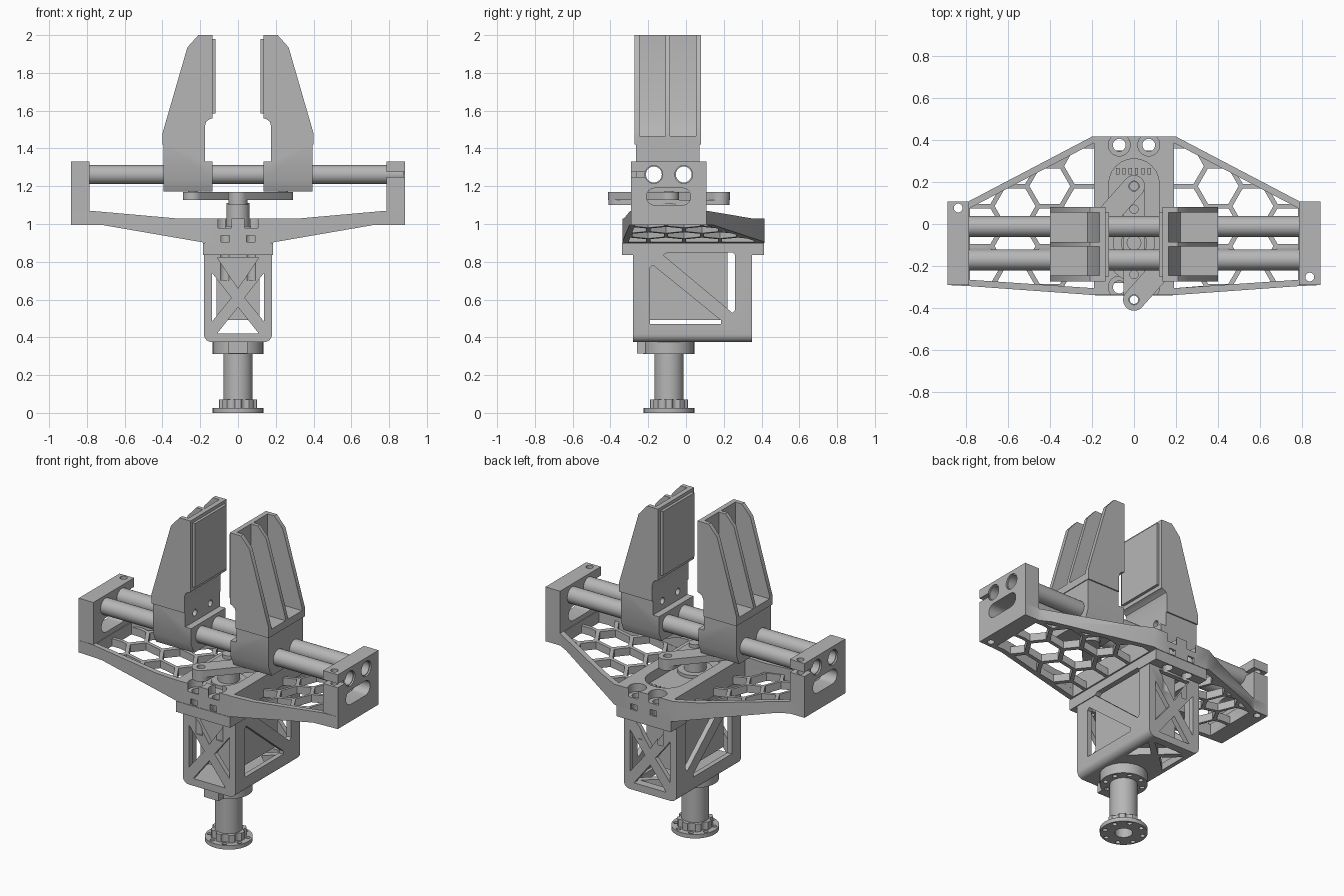
import bpy, bmesh, math

cube = bpy.data.objects.get("Cube")
if cube:
    bpy.data.objects.remove(cube, do_unlink=True)

grey = bpy.data.materials.new("plain grey")
grey.use_nodes = True
grey.diffuse_color = (0.47, 0.47, 0.47, 1)
grey.node_tree.nodes["Principled BSDF"].inputs["Base Color"].default_value = (0.47, 0.47, 0.47, 1)


def circle(u, v, r, n=32, start=0.0):
    return [(u + r * math.cos(start + 2 * math.pi * i / n),
             v + r * math.sin(start + 2 * math.pi * i / n)) for i in range(n)]


def rect(u0, u1, v0, v1):
    return [(u0, v0), (u1, v0), (u1, v1), (u0, v1)]


def capsule(p, q, r, n=12):
    """Outline of a bar with round ends from p to q."""
    a = math.atan2(q[1] - p[1], q[0] - p[0])
    pts = []
    for c, s in ((p, a + math.pi / 2), (q, a - math.pi / 2)):
        pts += [(c[0] + r * math.cos(s + math.pi * i / n),
                 c[1] + r * math.sin(s + math.pi * i / n)) for i in range(n + 1)]
    return pts


def prism(name, loops, axis, a, b):
    """Extrude closed outlines along an axis from a to b."""
    place = {"x": lambda u, v, w: (w, u, v),
             "y": lambda u, v, w: (u, w, v),
             "z": lambda u, v, w: (u, v, w)}[axis]
    bm = bmesh.new()
    for loop in loops:
        lo = [bm.verts.new(place(u, v, a)) for u, v in loop]
        hi = [bm.verts.new(place(u, v, b)) for u, v in loop]
        bm.faces.new(lo)
        bm.faces.new(hi[::-1])
        for i in range(len(loop)):
            j = (i + 1) % len(loop)
            bm.faces.new((lo[i], hi[i], hi[j], lo[j]))
    bmesh.ops.recalc_face_normals(bm, faces=bm.faces)
    me = bpy.data.meshes.new(name)
    bm.to_mesh(me)
    bm.free()
    me.materials.append(grey)
    ob = bpy.data.objects.new(name, me)
    bpy.context.scene.collection.objects.link(ob)
    return ob


def combine(ob, op, *others):
    """Boolean ob with the others, then drop the others."""
    for other in others:
        mod = ob.modifiers.new("bool", "BOOLEAN")
        mod.operation, mod.solver, mod.object = op, "EXACT", other
        bpy.context.view_layer.objects.active = ob
        bpy.ops.object.modifier_apply(modifier=mod.name)
        bpy.data.objects.remove(other, do_unlink=True)
    return ob


def cut(ob, loops, axis, a, b):
    return combine(ob, "DIFFERENCE", prism("cutter", loops, axis, a, b))


def both(pts):
    return [pts, [(-u, v) for u, v in pts]]


def mirror_outline(half):
    return half + [(-u, v) for u, v in reversed(half)]


RODS = ((-0.17, 1.262), (-0.012, 1.262))
AXIS_Y = -0.09
BOLTS = [(x, y) for x in (-0.07, 0.07) for y in (-0.3, 0.375)]

# Main plate: front profile limited to the top outline
plate = prism("main_plate", [mirror_outline(
    [(0.17, 0.9), (0.72, 0.995), (0.885, 0.995), (0.885, 1.07), (0.78, 1.07), (0.33, 1.03)])],
    "y", -0.6, 0.6)
combine(plate, "INTERSECT", prism("outline", [mirror_outline(
    [(0.2, -0.337), (0.785, -0.295), (0.885, -0.29), (0.885, 0.108), (0.785, 0.108), (0.2, 0.415)])],
    "z", 0.8, 1.2))

# Wing pockets and honeycomb floor
inset = both([(0.19, -0.305), (0.78, -0.265), (0.78, 0.075), (0.19, 0.385)])
pocket = prism("pocket", both([(0.1, 0.935), (0.72, 1.042), (0.9, 1.042), (0.9, 1.3), (0.1, 1.3)]),
               "y", -0.5, 0.5)
combine(pocket, "INTERSECT", prism("inset", inset, "z", 0.8, 1.2))
combine(plate, "DIFFERENCE", pocket)
hexes = []
for i in range(4):
    for k in range(4):
        hexes += both(circle(0.235 + 0.165 * i, 0.275 - 0.19 * k - 0.095 * (i % 2), 0.097, 6))
comb = prism("comb", hexes, "z", 0.85, 1.15)
combine(comb, "INTERSECT", prism("inset", inset, "z", 0.8, 1.2))
combine(plate, "DIFFERENCE", comb)

# Centre strip: horn pocket, bolt counterbores, nut slots
cut(plate, [capsule((0, -0.15), (0, 0.19), 0.12)], "z", 0.97, 1.2)
cut(plate, [circle(x, y, 0.052) for x, y in BOLTS], "z", 0.98, 1.2)
cut(plate, [circle(x, y, 0.03) for x, y in BOLTS], "z", 0.8, 1.2)
for y0, y1 in ((-0.4, -0.29), (0.37, 0.5)):
    cut(plate, both(rect(0.045, 0.09, 0.905, 0.94)), "y", y0, y1)

# End blocks carrying the rods, each with a clamp slit and a screw hole
for s, side in ((1, "left"), (-1, "right")):
    a, b = sorted((0.785 * s, 0.885 * s))
    block = prism(side + "_end_block", [rect(-0.29, 0.108, 0.997, 1.33)], "x", a, b)
    cut(block, [circle(y, z, 0.047) for y, z in RODS]
        + [capsule((-0.165, 1.145), (-0.02, 1.145), 0.045)], "x", a - 0.1, b + 0.1)
    slit = rect(-0.35, -0.2, 1.25, 1.275) if s > 0 else rect(0.02, 0.15, 1.25, 1.275)
    cut(block, [slit], "x", a - 0.1, b + 0.1)
    hole = [circle(0.835 * s, -0.252 if s > 0 else 0.076, 0.021, 20)]
    cut(block, hole, "z", 0.8, 1.5)
    cut(plate, hole, "z", 0.8, 1.5)

# Hollow guide rods
for (y, z), label in zip(RODS, ("front", "back")):
    rod = prism(label + "_rod", [circle(y, z, 0.05)], "x", -0.875, 0.875)
    cut(rod, [circle(y, z, 0.042)], "x", -1, 1)

# Jaws with ribbed backs, carriages and grip pads
for s, side in ((1, "left"), (-1, "right")):
    flip = lambda pts: [(u * s, v) for u, v in pts]
    span = lambda p, q: sorted((p * s, q * s))
    jaw = prism(side + "_jaw", [flip(
        [(0.175, 1.42), (0.4, 1.42), (0.4, 1.48), (0.268, 1.935), (0.21, 2.0), (0.135, 2.0),
         (0.135, 1.56), (0.15, 1.555), (0.168, 1.542), (0.175, 1.52)])], "y", -0.272, 0.08)
    well = flip([(0.165, 2.1), (0.165, 1.6), (0.22, 1.465), (0.5, 1.465), (0.5, 2.1)])
    for y0, y1 in ((-0.245, -0.108), (-0.085, 0.054)):
        cut(jaw, [well], "y", y0, y1)
    body = prism(side + "_carriage", [[(-0.235, 1.172), (0.045, 1.172), (0.072, 1.235), (0.072, 1.43),
                                       (-0.265, 1.43), (-0.265, 1.235)]], "x", *span(0.135, 0.395))
    cut(body, [flip(rect(0.1, 0.175, 1.332, 1.5))], "y", -0.5, 0.5)
    cut(body, [circle(y, z, 0.049) for y, z in RODS], "x", *span(0.05, 0.5))
    cut(body, [circle(y, 1.385, 0.02, 20) for y in (-0.17, -0.02)], "x", *span(0.15, 0.25))
    prism(side + "_grip_pad", [rect(-0.25, 0.058, 1.585, 1.98)], "x", *span(0.118, 0.14))
    # Link from the crank end to the carriage
    pivot = (0, -0.36) if s > 0 else (0, 0.18)
    foot = (0.24 * s, AXIS_Y)
    link = prism(side + "_link", [capsule(pivot, foot, 0.052)], "z", 1.128, 1.17)
    cut(link, [circle(*pivot, 0.024, 20)], "z", 1.0, 1.3)
    prism(side + "_link_pin", [circle(*foot, 0.025, 20)], "z", 1.13, 1.2)

# Crank and spindle
crank = prism("crank", [capsule((0, -0.36), (0, 0.18), 0.05)], "z", 1.1, 1.128)
cut(crank, [circle(0, y, 0.02, 16) for y in (-0.36, -0.24, 0.0, 0.07, 0.18)], "z", 1.0, 1.3)
prism("spindle", [circle(0, AXIS_Y, 0.062)], "z", 0.96, 1.11)
prism("spindle_collar", [circle(0, AXIS_Y, 0.1)], "z", 0.96, 0.99)
prism("crank_screw", [circle(0, AXIS_Y, 0.035, 20)], "z", 1.12, 1.15)
prism("pocket_teeth", [rect(-0.085 + 0.03 * i, -0.07 + 0.03 * i, 0.235, 0.265) for i in range(6)],
      "z", 0.96, 1.0)

# Motor housing: shell with a mounting flange
corner = [(0.14 + 0.04 * math.sin(t), 0.415 - 0.04 * math.cos(t))
          for t in [math.pi / 2 * i / 6 for i in range(7)]]
housing = prism("motor_housing", [mirror_outline(corner + [(0.18, 0.9)])], "y", -0.28, 0.35)
combine(housing, "UNION", prism("flange", [rect(-0.185, 0.185, -0.34, 0.412)], "z", 0.835, 0.9))
cut(housing, [rect(-0.15, 0.15, -0.25, 0.32)], "z", 0.42, 1.0)
# Cross-braced end walls
cut(housing, [[(-0.11, 0.42), (0.11, 0.42), (0, 0.56)], [(-0.11, 0.822), (0.11, 0.822), (0, 0.66)]]
    + both([(0.137, 0.485), (0.137, 0.74), (0.035, 0.61)]), "y", -0.6, 0.6)
# Diagonally braced side walls
cut(housing, [[(-0.12, 0.835), (-0.1, 0.848), (0.25, 0.848), (0.26, 0.835), (0.26, 0.545), (0.245, 0.53)],
              [(-0.19, 0.77), (-0.175, 0.782), (0.185, 0.49), (0.185, 0.47), (-0.19, 0.47)]],
    "x", -0.5, 0.5)
# Braced floor and bolt holes
cut(housing, both([(0.13, 0.09), (0.13, 0.28), (0.03, 0.185)])
    + [[(-0.1, 0.3), (0.1, 0.3), (0, 0.21)]], "z", 0.3, 0.5)
cut(housing, [circle(x, y, 0.03) for x, y in BOLTS], "z", 0.7, 1.0)
prism("motor", [rect(-0.115, 0.115, -0.2, 0.22)], "z", 0.492, 0.94)

# Mounting post with end flanges
ring = lambda r, hr, n=8: [circle(r * math.cos(2 * math.pi * (i + .5) / n),
                                  AXIS_Y + r * math.sin(2 * math.pi * (i + .5) / n), hr, 16)
                           for i in range(n)]
upper = prism("upper_flange", [circle(0, AXIS_Y, 0.134, 48)], "z", 0.312, 0.378)
cut(upper, ring(0.107, 0.014), "z", 0.2, 0.36)
prism("upper_flange_tab", [rect(-0.05, 0.05, -0.26, -0.2)], "z", 0.315, 0.378)
post = prism("post", [circle(0, AXIS_Y, 0.078, 48)], "z", 0.004, 0.32)
lower = prism("lower_flange", [circle(0, AXIS_Y, 0.134, 48)], "z", 0.0, 0.025)
cut(lower, ring(0.11, 0.014), "z", -0.1, 0.2)
hub = prism("scalloped_hub", [circle(0, AXIS_Y, 0.1, 48)], "z", 0.02, 0.072)
cut(hub, ring(0.11, 0.026), "z", -0.1, 0.2)
for part in (post, lower, hub):
    cut(part, [circle(0, AXIS_Y, 0.05)], "z", -0.1, 0.15)

# Smooth the round faces, keep edges sharp
bpy.ops.object.select_all(action="DESELECT")
for ob in bpy.context.scene.objects:
    if ob.type == "MESH":
        ob.select_set(True)
        bpy.context.view_layer.objects.active = ob
bpy.ops.object.shade_smooth_by_angle(angle=math.radians(30))
